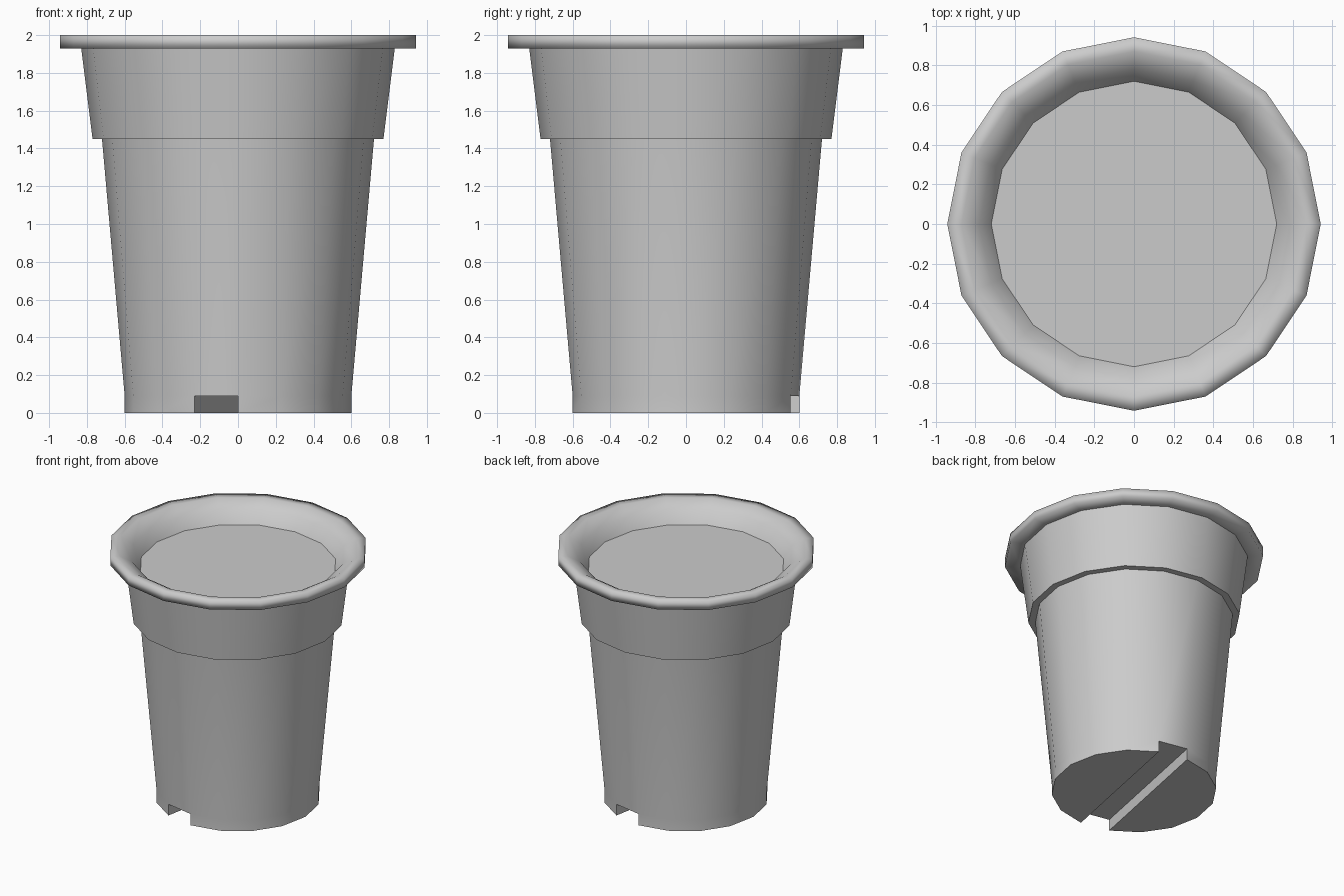
import bpy, bmesh, math

cube = bpy.data.objects.get("Cube")
if cube:
    bpy.data.objects.remove(cube, do_unlink=True)

SIDES = 16
FOOT = 0.09          # height of the foot and its drainage channel
SOIL = (0.72, 1.85)  # radius and height of the soil


def material(name, value):
    mat = bpy.data.materials.new(name)
    mat.use_nodes = True
    colour = (value, value, value, 1)
    mat.diffuse_color = colour
    mat.node_tree.nodes["Principled BSDF"].inputs["Base Color"].default_value = colour
    return mat


def ring(bm, r, z):
    step = math.tau / SIDES
    return [bm.verts.new((r * math.cos(i * step), r * math.sin(i * step), z))
            for i in range(SIDES)]


def bridge(bm, low, high):
    n = len(low)
    for i in range(n):
        j = (i + 1) % n
        bm.faces.new((low[i], low[j], high[j], high[i]))


def revolve(bm, profile):
    rings = [ring(bm, r, z) for r, z in profile]
    for low, high in zip(rings, rings[1:]):
        bridge(bm, low, high)
    return rings


def finish(bm, name, mat, sharp_angle):
    mesh = bpy.data.meshes.new(name)
    bm.to_mesh(mesh)
    bm.free()
    mesh.materials.append(mat)
    obj = bpy.data.objects.new(name, mesh)
    bpy.context.collection.objects.link(obj)
    bpy.ops.object.select_all(action="DESELECT")
    obj.select_set(True)
    bpy.context.view_layer.objects.active = obj
    bpy.ops.object.shade_smooth_by_angle(angle=math.radians(sharp_angle))


grey = material("grey", 0.6)

# Pot wall: tapered body with a stepped collar
bm = bmesh.new()
rings = revolve(bm, [(0.6, FOOT), (0.72, 1.45), (0.77, 1.45), (0.83, 1.93)])

# Foot: two half prisms either side of a slanted drainage channel
foot_top = rings[0]
foot_bottom = ring(bm, 0.6, 0)
quarter, half = SIDES // 4, SIDES // 2
for start in (quarter, quarter + half):
    ids = [(start + k) % SIDES for k in range(half)]
    low = [foot_bottom[i] for i in ids]
    bridge(bm, low, [foot_top[i] for i in ids])
    bm.faces.new(low[::-1])
# Channel ceiling
bm.faces.new([foot_top[i] for i in (quarter - 1, quarter,
                                    quarter + half - 1, quarter + half)])
bmesh.ops.recalc_face_normals(bm, faces=bm.faces)
finish(bm, "pot", grey, 40)

# Rim: square-edged lip, softly shaded, sloping inward to the soil
bm = bmesh.new()
revolve(bm, [(0.83, 1.93), (0.942, 1.93), (0.942, 2.0),
             (0.87, 2.0), (0.78, 1.945), SOIL])
finish(bm, "rim", grey, 180)

# Flat soil surface inside the rim
bm = bmesh.new()
bm.faces.new(ring(bm, *SOIL))
finish(bm, "soil", grey, 40)
